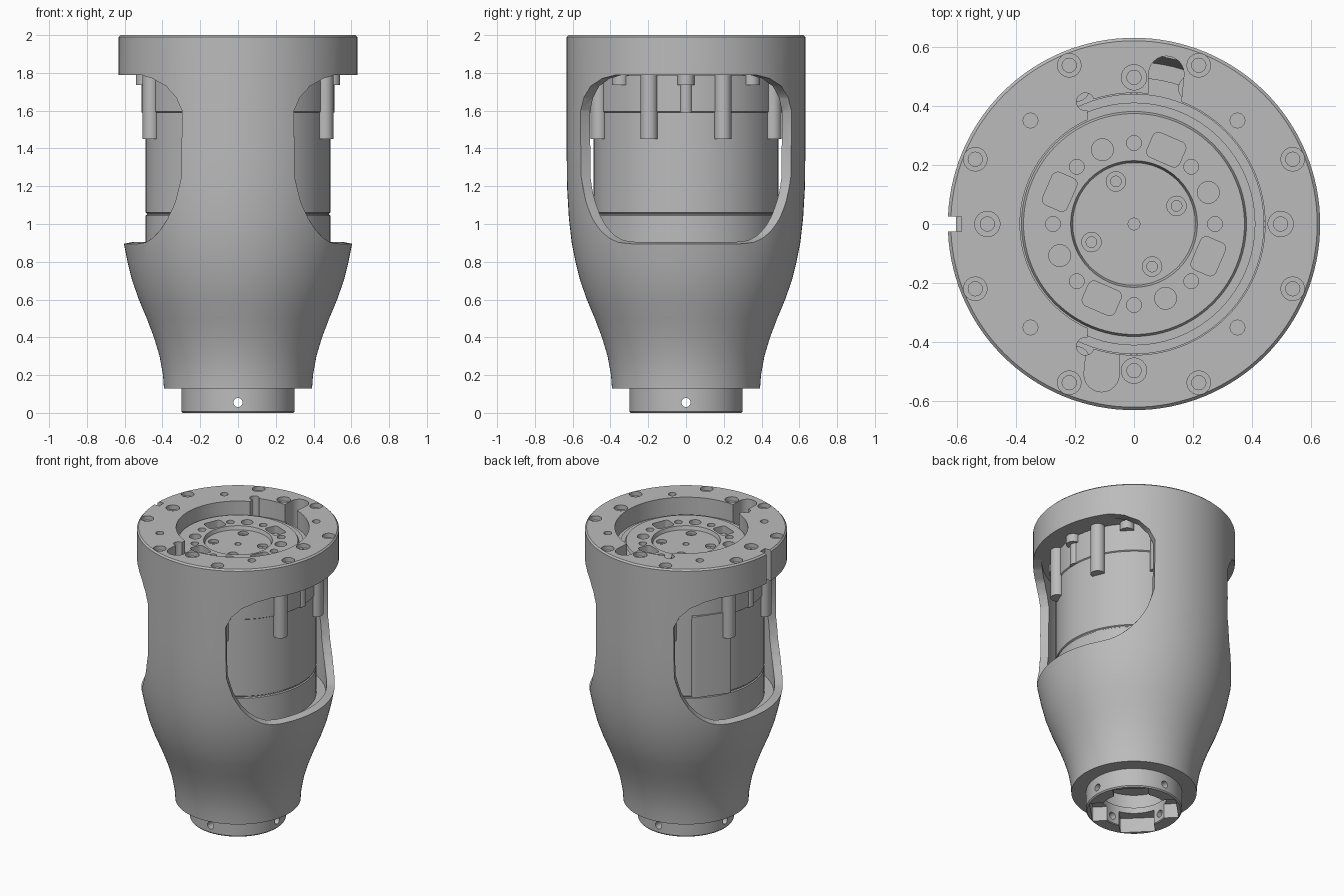
import bpy, bmesh, math
from mathutils import Matrix, Vector

if "Cube" in bpy.data.objects:
    bpy.data.objects.remove(bpy.data.objects["Cube"])

metal = bpy.data.materials.new("grey metal")
metal.use_nodes = True
GREY = (0.5, 0.5, 0.5, 1)
metal.diffuse_color = GREY
metal.node_tree.nodes["Principled BSDF"].inputs["Base Color"].default_value = GREY


def polar(r, deg):
    return r * math.cos(math.radians(deg)), r * math.sin(math.radians(deg))


def lathe(bm, profile, centre=(0, 0), segs=96, closed=False):
    """Revolve (radius, z) points about a vertical axis."""
    rings = [[bm.verts.new((centre[0] + r * math.cos(math.tau * i / segs),
                            centre[1] + r * math.sin(math.tau * i / segs), z))
              for i in range(segs)] for r, z in profile]
    pairs = list(zip(rings, rings[1:]))
    if closed:
        pairs.append((rings[-1], rings[0]))
    for a, b in pairs:
        for i in range(segs):
            j = (i + 1) % segs
            bm.faces.new((a[i], a[j], b[j], b[i]))


def cylinder(bm, centre, r, z0, z1, segs=24):
    lathe(bm, [(0, z0), (r, z0), (r, z1), (0, z1)], centre, segs)


def stepped_hole(bm, centre, top, wide, narrow, step, depth):
    lathe(bm, [(0, top + .05), (wide, top + .05), (wide, top - step),
               (narrow, top - step), (narrow, top - depth), (0, top - depth)], centre, 24)


def prism(bm, outline, z0, z1):
    low = [bm.verts.new((x, y, z0)) for x, y in outline]
    high = [bm.verts.new((x, y, z1)) for x, y in outline]
    bm.faces.new(low)
    bm.faces.new(high)
    for i in range(len(low)):
        j = (i + 1) % len(low)
        bm.faces.new((low[i], low[j], high[j], high[i]))


def rounded_rect(r, deg, length, width, corner):
    """Rounded outline at a polar position, width along the radius."""
    pts = []
    for k, (sx, sy) in enumerate(((1, 1), (-1, 1), (-1, -1), (1, -1))):
        for s in range(5):
            cx, cy = polar(corner, 90 * k + 22.5 * s)
            v = Vector((r + sx * (width / 2 - corner) + cx,
                        sy * (length / 2 - corner) + cy))
            pts.append((Matrix.Rotation(math.radians(deg), 2) @ v)[:])
    return pts


def finish(name, bm):
    bmesh.ops.remove_doubles(bm, verts=bm.verts, dist=1e-5)
    bmesh.ops.recalc_face_normals(bm, faces=bm.faces)
    mesh = bpy.data.meshes.new(name)
    bm.to_mesh(mesh)
    bm.free()
    ob = bpy.data.objects.new(name, mesh)
    bpy.context.collection.objects.link(ob)
    mesh.materials.append(metal)
    return ob


def carve(target, bm):
    cutter = finish("cutter", bm)
    cutter.hide_render = True
    bpy.context.view_layer.objects.active = target
    mod = target.modifiers.new("cut", "BOOLEAN")
    mod.operation, mod.solver, mod.object = "DIFFERENCE", "EXACT", cutter
    bpy.ops.object.modifier_apply(modifier=mod.name)
    bpy.data.objects.remove(cutter)


def smooth(ob):
    bpy.ops.object.select_all(action="DESELECT")
    ob.select_set(True)
    bpy.context.view_layer.objects.active = ob
    bpy.ops.object.shade_smooth_by_angle(angle=math.radians(30))


# Outer shell with its thick top flange
bm = bmesh.new()
lathe(bm, [(.25, .13), (.392, .13), (.397, .2), (.415, .3), (.445, .4), (.483, .5),
           (.525, .6), (.56, .7), (.585, .8), (.605, .9), (.62, 1.03), (.63, 1.2),
           (.632, 1.4), (.632, 1.99), (.622, 2), (.36, 2), (.36, 1.79), (.575, 1.79),
           (.575, 1.2), (.55, .86), (.25, .86)], segs=128, closed=True)
shell = finish("outer_shell", bm)

# Two large side windows, cut radially
rows = [(.892, .30), (.9, .37), (.925, .42), (.97, .465), (1.03, .5), (1.12, .53),
        (1.25, .55), (1.6, .552), (1.67, .535), (1.73, .5), (1.77, .44), (1.789, .37)]
COLS = 24
bm = bmesh.new()
for side in (0, 180):
    layers = []
    for r in (.53, .68):
        grid = []
        for z, half in rows:
            span = math.degrees(math.asin(half / .625))
            lift = max(0, 1.3 - z) * .5 * (.62 - r)
            grid.append([bm.verts.new((*polar(r, side + span * (2 * c / COLS - 1)), z + lift))
                         for c in range(COLS + 1)])
        layers.append(grid)
    inner, outer = layers
    for grid in layers:
        for a, b in zip(grid, grid[1:]):
            for c in range(COLS):
                bm.faces.new((a[c], a[c + 1], b[c + 1], b[c]))
    for k in (0, -1):
        for c in range(COLS):
            bm.faces.new((inner[k][c], inner[k][c + 1], outer[k][c + 1], outer[k][c]))
        for i in range(len(rows) - 1):
            bm.faces.new((inner[i][k], inner[i + 1][k], outer[i + 1][k], outer[i][k]))
carve(shell, bm)

# Central opening, wider on one side
bm = bmesh.new()
prism(bm, [polar(.445 if abs(a) < 112 else .387, a) for a in range(-180, 180, 3)], 1.7, 2.1)
carve(shell, bm)

# Cable notches in the opening and the keyway on the rim
for s, floor in ((1, 1.7), (-1, 1.84)):
    bm = bmesh.new()
    arc = [polar(.06, a) for a in range(0, 181, 15)]
    prism(bm, [(s * (.11 + x), s * (.51 + y)) for x, y in arc + [(-.06, -.1), (.05, -.1)]],
          floor, 2.1)
    carve(shell, bm)
    bm = bmesh.new()
    cylinder(bm, (-.165, s * .415), .03, 1.7, 2.1)
    carve(shell, bm)
bm = bmesh.new()
prism(bm, [(-.7, -.025), (-.585, -.025), (-.585, .025), (-.7, .025)], 1.7, 2.1)
carve(shell, bm)

# Screw holes around the flange
bm = bmesh.new()
for q in range(4):
    stepped_hole(bm, polar(.498, 90 * q), 2, .043, .024, .03, .12)
    cylinder(bm, polar(.497, 90 * q + 45), .025, 1.9, 2.1)
    for d in (-22.2, 22.2):
        stepped_hole(bm, polar(.582, 90 * q + d), 2, .04, .024, .03, .12)
carve(shell, bm)
smooth(shell)

# Motor housing inside the shell
bm = bmesh.new()
lathe(bm, [(0, .25), (.245, .25), (.245, .83), (.49, .83), (.49, 1.045), (.483, 1.05),
           (.483, 1.056), (.49, 1.061), (.49, 1.59), (.497, 1.595), (.497, 1.785),
           (.442, 1.785), (.442, 1.88), (.412, 1.88), (.412, 1.895), (.382, 1.895),
           (.375, 1.91), (.215, 1.91), (.208, 1.885), (0, 1.885)])
motor = finish("motor_housing", bm)
bm = bmesh.new()
for q in range(4):
    prism(bm, rounded_rect(.275, 90 * q + 66.5, .12, .09, .02), 1.86, 2)
    cylinder(bm, polar(.274, 90 * q + 23), .037, 1.87, 2)
    cylinder(bm, polar(.275, 90 * q), .025, 1.85, 2)
    cylinder(bm, polar(.275, 90 * q + 45), .025, 1.85, 2)
    stepped_hole(bm, polar(.157, 90 * q + 23), 1.885, .033, .018, .02, .05)
cylinder(bm, (0, 0), .02, 1.84, 2)
carve(motor, bm)
smooth(motor)

# Screw posts hanging below the flange
bm = bmesh.new()
for q in range(4):
    for d in (-23, 23):
        cylinder(bm, polar(.5, 90 * q + d), .045, 1.45, 1.795)
    cylinder(bm, polar(.476, 90 * q), .035, 1.59, 1.795)
    cylinder(bm, polar(.496, 90 * q), .045, 1.735, 1.795)
    cylinder(bm, polar(.49, 90 * q + 45), .045, 1.735, 1.795)
smooth(finish("screw_posts", bm))

# Connector block on the housing
bm = bmesh.new()
prism(bm, rounded_rect(.45, 144, .25, .11, .01), 1.06, 1.62)
smooth(finish("connector_block", bm))

# Base collar with inner pockets and side holes
bm = bmesh.new()
lathe(bm, [(.21, .005), (.215, 0), (.293, 0), (.3, .008), (.3, .14), (.21, .14)], closed=True)
collar = finish("base_collar", bm)
bm = bmesh.new()
for q in range(4):
    prism(bm, rounded_rect(.22, 90 * q + 45, .22, .1, .01), -.1, .1)
    turn = Matrix.Rotation(math.pi / 2 * q, 4, "Z")
    bmesh.ops.create_cone(bm, cap_ends=True, segments=24, radius1=.024, radius2=.024, depth=.2,
                          matrix=turn @ Matrix.Translation((.27, 0, .055))
                          @ Matrix.Rotation(math.pi / 2, 4, "Y"))
carve(collar, bm)
smooth(collar)
